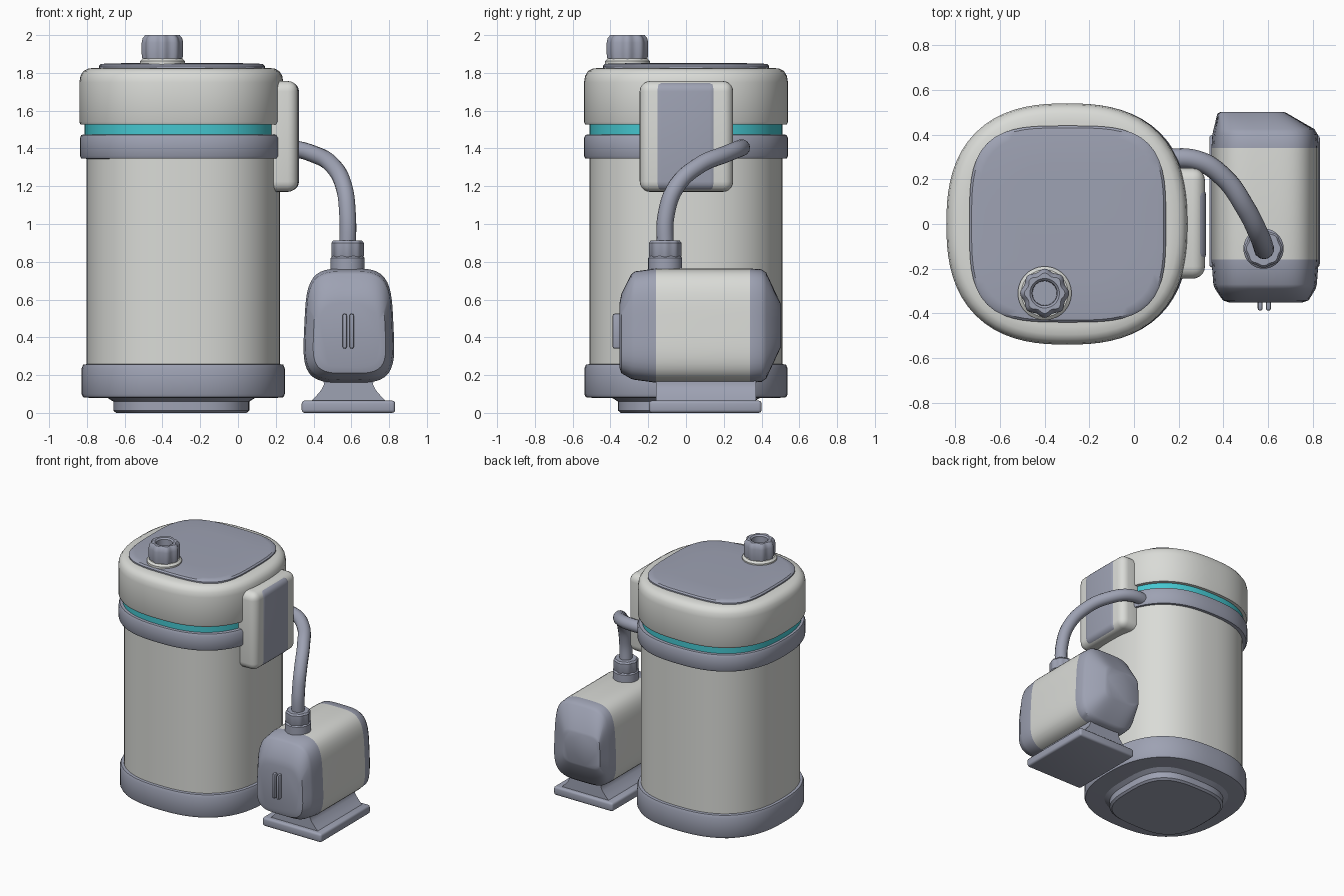
import bpy, bmesh, math
from mathutils import Vector

if "Cube" in bpy.data.objects:
    bpy.data.objects.remove(bpy.data.objects["Cube"])


def material(name, rgb):
    m = bpy.data.materials.new(name)
    m.diffuse_color = (*rgb, 1)
    m.use_nodes = True
    m.node_tree.nodes["Principled BSDF"].inputs["Base Color"].default_value = m.diffuse_color
    return m


GREY = material("blue grey", (0.34, 0.36, 0.45))
WHITE = material("warm white", (0.70, 0.71, 0.68))
TEAL = material("teal", (0.06, 0.57, 0.63))


def finish(name, bm, mats, rule=None):
    bmesh.ops.recalc_face_normals(bm, faces=bm.faces)
    if rule:
        for f in bm.faces:
            f.material_index = rule(f.calc_center_median())
    me = bpy.data.meshes.new(name)
    bm.to_mesh(me)
    bm.free()
    for m in mats:
        me.materials.append(m)
    ob = bpy.data.objects.new(name, me)
    bpy.context.collection.objects.link(ob)
    return ob


def loft(name, rings, mats, rule=None):
    """Skin closed rings of equal length and cap both ends."""
    bm = bmesh.new()
    vs = [[bm.verts.new(p) for p in r] for r in rings]
    n = len(vs[0])
    for a, b in zip(vs, vs[1:]):
        for i in range(n):
            j = (i + 1) % n
            bm.faces.new((a[i], a[j], b[j], b[i]))
    bm.faces.new(vs[0])
    bm.faces.new(vs[-1])
    return finish(name, bm, mats, rule)


def superellipse(a, b, n, count=72):
    """Rounded-square outline with evenly spaced directions."""
    pts = []
    for i in range(count):
        t = 2 * math.pi * i / count
        c, s = math.cos(t), math.sin(t)
        r = (abs(c) ** n + abs(s) ** n) ** (-1 / n)
        pts.append((a * r * c, b * r * s))
    return pts


def stack(name, cx, profile, mat, n=2.5):
    """Vertical part: profile is a list of (half width, z)."""
    rings = [[(cx + x, y, z) for x, y in superellipse(a, a, n)] for a, z in profile]
    return loft(name, rings, [mat])


def box(name, lo, hi, mat, bevel, segments=4):
    bm = bmesh.new()
    bmesh.ops.create_cube(bm, size=1)
    for v in bm.verts:
        v.co = Vector([(l + h) / 2 + c * (h - l) for l, h, c in zip(lo, hi, v.co)])
    bmesh.ops.bevel(bm, geom=bm.edges[:], offset=bevel, segments=segments,
                    profile=0.5, affect='EDGES')
    return finish(name, bm, [mat])


def round_stack(name, cx, cy, profile, mat, lobes=0, depth=0.0, count=64):
    rings = []
    for r, z in profile:
        ring = []
        for i in range(count):
            t = 2 * math.pi * i / count
            q = r + depth * math.cos(lobes * t) * (r > 0.07)
            ring.append((cx + q * math.cos(t), cy + q * math.sin(t), z))
        rings.append(ring)
    return loft(name, rings, [mat])


# Filter canister, bottom to top
stack("canister_foot", -0.30, [(0.345, 0), (0.36, 0.012), (0.36, 0.06), (0.40, 0.085)], GREY, 3)
stack("base_ring", -0.29, [(0.50, 0.08), (0.53, 0.083), (0.538, 0.10), (0.538, 0.235),
                           (0.53, 0.255), (0.50, 0.26)], GREY)
stack("canister_body", -0.29, [(0.512, 0.24), (0.512, 1.36)], WHITE)
stack("collar_band", -0.297, [(0.50, 1.345), (0.533, 1.347), (0.54, 1.36), (0.54, 1.455),
                              (0.532, 1.472), (0.50, 1.475)], GREY)
stack("teal_seal", -0.30, [(0.512, 1.46), (0.512, 1.54)], TEAL)
stack("cap", -0.30, [(0.50, 1.525), (0.534, 1.527), (0.54, 1.54), (0.54, 1.75), (0.534, 1.785),
                     (0.518, 1.81), (0.495, 1.822), (0.46, 1.827), (0.40, 1.827)], WHITE)
stack("lid_panel", -0.297, [(0.44, 1.81), (0.44, 1.836), (0.43, 1.846), (0.40, 1.85),
                            (0.25, 1.852)], GREY, 3.5)

# Knob with flange and open bore
round_stack("knob_flange", -0.40, -0.31, [(0.12, 1.84), (0.12, 1.862), (0.105, 1.875)], WHITE)
round_stack("knob", -0.40, -0.31,
            [(0.098, 1.86), (0.104, 1.90), (0.104, 1.96), (0.098, 1.985), (0.085, 2.0),
             (0.066, 2.0), (0.056, 1.99), (0.054, 1.92)], GREY, 8, 0.006)

# Side clip: light frame with grey face
box("side_clip_frame", (0.12, -0.245, 1.17), (0.318, 0.25, 1.757), WHITE, 0.055, 5)
box("side_clip_face", (0.14, -0.18, 1.175), (0.323, 0.175, 1.752), GREY, 0.05, 5)

# Hose from canister to pump
cu = bpy.data.curves.new("hose", 'CURVE')
cu.dimensions = '3D'
cu.bevel_depth = 0.045
cu.bevel_resolution = 5
cu.resolution_u = 10
path = [(0.08, 0.285, 1.40), (0.28, 0.285, 1.40), (0.40, 0.21, 1.37), (0.50, 0.07, 1.31),
        (0.56, -0.05, 1.20), (0.58, -0.105, 1.05), (0.58, -0.11, 0.85)]
sp = cu.splines.new('BEZIER')
sp.bezier_points.add(len(path) - 1)
for bp, p in zip(sp.bezier_points, path):
    bp.co = p
    bp.handle_left_type = bp.handle_right_type = 'AUTO'
cu.materials.append(GREY)
bpy.context.collection.objects.link(bpy.data.objects.new("hose", cu))

# Hose connector
round_stack("connector_base", 0.58, -0.11, [(0.09, 0.74), (0.09, 0.82), (0.08, 0.83)], GREY)
round_stack("connector_nut", 0.58, -0.11, [(0.078, 0.82), (0.083, 0.83), (0.083, 0.90),
                                           (0.074, 0.912)], GREY, 8, 0.003)

# Pump housing: (y, centre x, centre z, half width, half height, squareness)
sections = [(-0.352, 0.59, 0.41, 0.16, 0.17, 4), (-0.342, 0.59, 0.42, 0.19, 0.21, 4),
            (-0.29, 0.588, 0.457, 0.222, 0.277, 4), (-0.27, 0.587, 0.462, 0.228, 0.287, 4),
            (-0.16, 0.587, 0.462, 0.236, 0.302, 4), (0.34, 0.587, 0.462, 0.236, 0.302, 4),
            (0.40, 0.587, 0.462, 0.232, 0.298, 4), (0.425, 0.582, 0.462, 0.222, 0.28, 4),
            (0.495, 0.53, 0.462, 0.155, 0.13, 6), (0.502, 0.53, 0.462, 0.14, 0.115, 6)]
rings = [[(cx + x * (1 - 0.06 * z / 0.3), y, cz + z) for x, z in superellipse(a, b, n)]
         for y, cx, cz, a, b, n in sections]
loft("pump_housing", rings, [GREY, WHITE], lambda c: int(-0.15 < c.y < 0.33))

# Twin ribs on the pump front
for i, x in enumerate((0.565, 0.602)):
    box(f"pump_rib_{i + 1}", (x - 0.011, -0.388, 0.34), (x + 0.011, -0.33, 0.525), GREY, 0.009, 2)

# Pump stand: plate and flared neck
box("stand_plate", (0.337, -0.195, 0), (0.832, 0.40, 0.065), GREY, 0.016, 3)
neck = [(0.20, 0.06), (0.175, 0.085), (0.145, 0.12), (0.13, 0.15), (0.135, 0.20)]
loft("stand_neck", [[(0.585 + sx * w, 0.105 + sy * 0.265, z)
                     for sx, sy in ((-1, -1), (1, -1), (1, 1), (-1, 1))] for w, z in neck], [GREY])

# Smooth shading with crisp edges
meshes = [o for o in bpy.context.scene.objects if o.type == 'MESH']
for o in meshes:
    o.select_set(True)
bpy.context.view_layer.objects.active = meshes[0]
bpy.ops.object.shade_smooth_by_angle(angle=math.radians(35))
